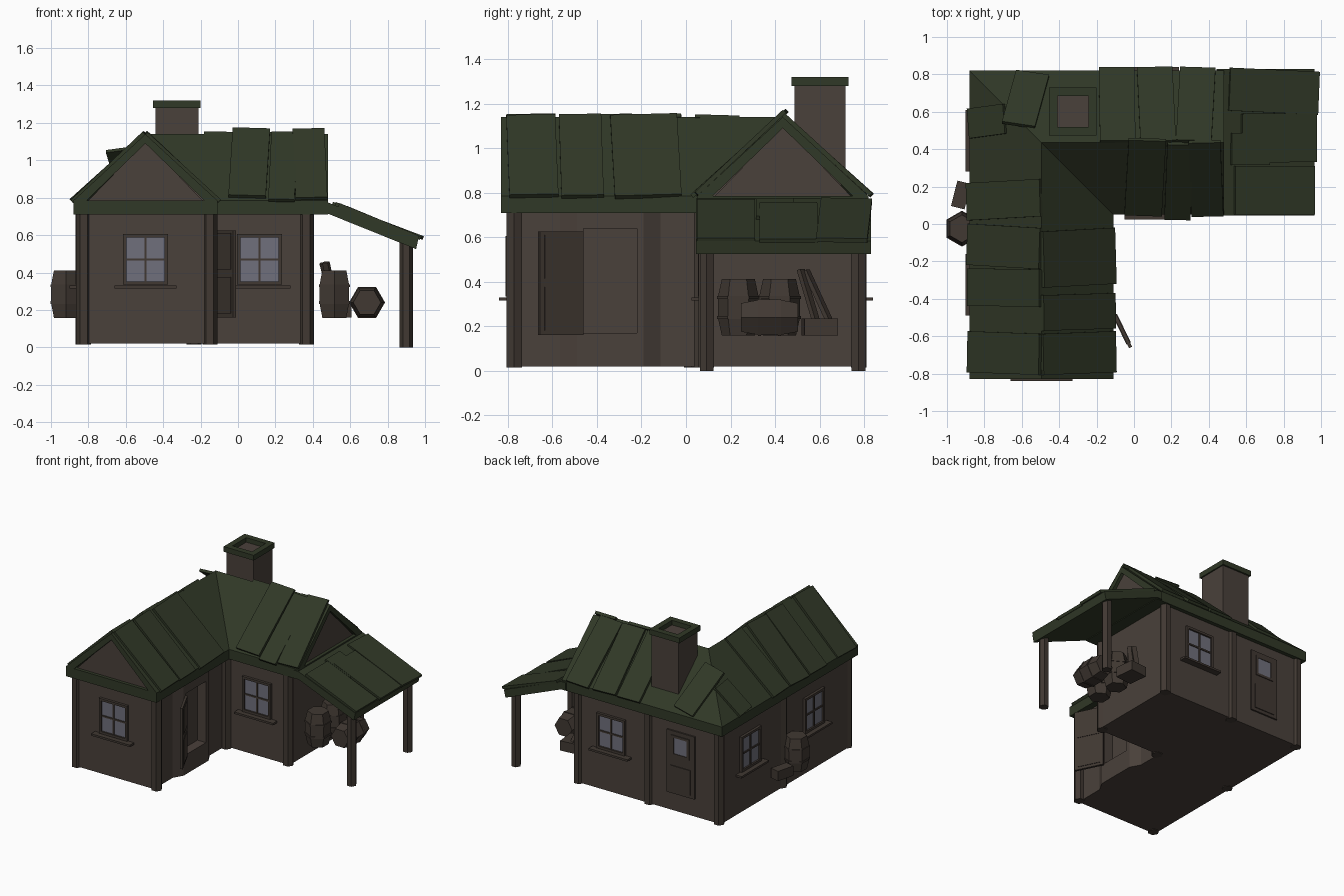
import bpy, bmesh, random
from math import pi, atan2, cos, sin
from mathutils import Matrix, Vector

if "Cube" in bpy.data.objects:
    bpy.data.objects.remove(bpy.data.objects["Cube"])

random.seed(4)

def material(name, r, g, b):
    m = bpy.data.materials.new(name)
    m.diffuse_color = (r, g, b, 1)
    m.use_nodes = True
    m.node_tree.nodes["Principled BSDF"].inputs["Base Color"].default_value = m.diffuse_color
    return m

WALL = material("plaster", .068, .052, .043)
WOOD = material("wood", .052, .040, .032)
ROOF = material("roof", .030, .040, .020)
GLASS = material("glass", .16, .16, .20)
I = Matrix.Identity(4)

def finish(name, bm, mat):
    bmesh.ops.recalc_face_normals(bm, faces=bm.faces)
    me = bpy.data.meshes.new(name)
    bm.to_mesh(me)
    bm.free()
    ob = bpy.data.objects.new(name, me)
    me.materials.append(mat)
    bpy.context.collection.objects.link(ob)
    return ob

def boxes(name, items, mat, M=I):
    """One object from (size, centre) boxes, placed by matrix M."""
    bm = bmesh.new()
    for size, loc in items:
        bmesh.ops.create_cube(bm, size=1, matrix=M @ Matrix.Translation(loc) @ Matrix.Diagonal((*size, 1)))
    return finish(name, bm, mat)

def skin(name, rings, mat):
    """Closed solid through matching rings of points."""
    bm = bmesh.new()
    vs = [[bm.verts.new(p) for p in r] for r in rings]
    n = len(vs[0])
    for a, b in zip(vs, vs[1:]):
        for i in range(n):
            j = (i + 1) % n
            bm.faces.new((a[i], a[j], b[j], b[i]))
    bm.faces.new(vs[0])
    bm.faces.new(vs[-1])
    return finish(name, bm, mat)

def turn(x, y, z=0, a=0):
    return Matrix.Translation((x, y, z)) @ Matrix.Rotation(a, 4, 'Z')

# L-shaped walls with a splayed door bay on the inner side
plan = [(-.85, -.79), (-.16, -.79), (-.16, -.565), (-.118, -.49), (-.118, -.19), (-.16, -.115),
        (-.16, .075), (.385, .075), (.385, .79), (-.85, .79)]
walls = skin("walls", [[(x, y, z) for x, y in plan] for z in (.02, .74)], WALL)
cutter = boxes("doorway_cutter", [((.16, .24, .47), (-.11, -.34, .405))], WALL)
cutter.hide_render = True
cutter.hide_set(True)
cut = walls.modifiers.new("doorway", 'BOOLEAN')
cut.object = cutter
cut.operation = 'DIFFERENCE'
cut.solver = 'EXACT'

# Hexagonal timber posts
def post(name, x, y, z0, z1, r=.04):
    skin(name, [[(x + r * cos(k * pi / 3), y + r * sin(k * pi / 3), z) for k in range(6)]
                for z in (z0, z1)], WOOD)

for x, y in [(-.825, -.772), (-.15, -.772), (-.15, .07), (.365, .09), (.365, .775),
             (-.235, .775), (-.825, .775), (-.83, .025)]:
    post("wall_post", x, y, .015, .73)
for y in (.093, .775):
    post("porch_post", .9, y, 0, .56, .036)

# Roof: gable sections swept along the L with a mitred corner
RX, RY = -.495, .435
def sweep(name, prof, y0, x1, mat):
    skin(name, [[(RX + u, y0, z) for u, z in prof],
                [(RX + u, RY - u, z) for u, z in prof],
                [(x1, RY - u, z) for u, z in prof]], mat)

sweep("eaves_band", [(-.385, .71), (.385, .71), (.385, .785), (-.385, .785)], -.83, .48, ROOF)
sweep("roof_shell", [(-.385, .76), (-.385, .785), (0, 1.14), (.385, .785), (.385, .76),
                     (.32, .78), (0, 1.09), (-.32, .78)], -.83, .48, ROOF)
sweep("gable_wall", [(-.33, .76), (.33, .76), (0, 1.10)], -.805, .455, WALL)

# Loose roof boards; each slope is given by ridge point, ridge direction and downhill direction
def board(ridge, along, down, s, w, t0=0.0, length=.53, tilt=None, lift=.006):
    a, d = Vector(along), Vector(down).normalized()
    n = a.cross(d)
    if n.z < 0:
        n = -n
    tilt = random.uniform(-.05, .05) if tilt is None else tilt
    o = Vector(ridge) + a * s + d * (t0 + length / 2) + n * lift
    B = Matrix((a, d, n)).transposed().to_4x4()
    M = Matrix.Translation(o) @ B @ Matrix.Rotation(tilt, 4, 'Z') @ Matrix.Rotation(random.uniform(-.02, .02), 4, 'X')
    boxes("roof_board", [((w, length, .02), (0, 0, 0))], ROOF, M)

top, drop = 1.14, -.355
left = ((RX, 0, top), (0, 1, 0), (-.385, 0, drop))
right = ((RX, 0, top), (0, 1, 0), (.385, 0, drop))
front = ((0, RY, top), (1, 0, 0), (0, -.385, drop))
back = ((0, RY, top), (1, 0, 0), (0, .385, drop))
for s, w in [(-.69, .22), (-.34, .2), (-.12, .22), (.13, .2)]:
    board(*left, s, w)
board(*left, .55, .16, .26, .26, .1)
for s, w in [(-.69, .22), (-.47, .19), (-.18, .3)]:
    board(*right, s, w)
for s, w, t in [(.06, .2, -.03), (.24, .14, 0), (.385, .17, -.02)]:
    board(*front, s, w, t, .54, lift=.012)
for s, w in [(-.09, .19), (.12, .19), (.33, .19)]:
    board(*back, s, w, 0, lift=.01)
board(*back, -.58, .18, .12, .38, -.2)

# Lean-to roof with its boards
side = [(.44, .775), (.48, .775), (.965, .583), (.952, .525), (.48, .715), (.44, .715)]
skin("porch_roof", [[(x, y, z) for x, z in side] for y in (.045, .83)], ROOF)
porch = ((.48, 0, .775), (0, 1, 0), (.485, 0, -.192))
for s, w, t, l in [(.18, .26, .06, .46), (.46, .26, .10, .43), (.71, .23, .03, .51), (.4, .17, .04, .22)]:
    board(*porch, s, w, t, l, lift=.007)

# Chimney and its hollow cap
boxes("chimney", [((.23, .23, .45), (-.325, .602, 1.06))], WALL)
boxes("chimney_cap", [((.255, .045, .04), (-.327, .602 + k * .105, 1.3)) for k in (-1, 1)] +
      [((.045, .165, .04), (-.327 + k * .105, .602, 1.3)) for k in (-1, 1)], ROOF)

# Windows: local -y points out of the wall
def window(x, y, a):
    M = turn(x, y, .47, a)
    boxes("window_glass", [((.21, .01, .24), (0, -.002, 0))], GLASS, M)
    boxes("window_frame", [((.24, .03, .018), (0, -.005, k * .126)) for k in (-1, 1)] +
          [((.018, .03, .25), (k * .111, -.005, 0)) for k in (-1, 1)] +
          [((.012, .022, .24), (0, -.003, 0)), ((.21, .022, .012), (0, -.003, 0))], WOOD, M)
    boxes("window_sill", [((.33, .06, .015), (0, -.02, -.147))], WOOD, M)

for x, y, a in [(-.495, -.79, 0), (.115, .075, 0), (.075, .79, pi),
                (-.85, .445, -pi / 2), (-.85, -.325, -pi / 2)]:
    window(x, y, a)

# Front door, standing open
ang = atan2(-.195, .095)
M = turn(-.113, -.465, .393, ang)
boxes("front_door", [((.217, .018, .465), (.108, 0, 0))] +
      [((.17, .026, .195), (.108, 0, z)) for z in (.12, -.115)], WOOD, M)

# Back door with a small pane
M = turn(-.515, .79, .395, pi)
boxes("back_door", [((.235, .024, .48), (0, 0, 0)), ((.17, .036, .19), (0, 0, -.12)),
                    ((.15, .036, .018), (0, 0, .2)), ((.15, .036, .018), (0, 0, .06))] +
      [((.018, .036, .14), (k * .066, 0, .13)) for k in (-1, 1)], WOOD, M)
boxes("back_door_pane", [((.11, .03, .12), (0, 0, .13))], GLASS, M)

# Six-sided barrels with hoops
def barrel(M):
    def ring(r, z):
        return [M @ Vector((r * cos(k * pi / 3 + pi / 6), r * sin(k * pi / 3 + pi / 6), z)) for k in range(6)]
    skin("barrel", [ring(r, z) for r, z in [(.074, -.127), (.092, -.045), (.092, .045), (.074, .127)]], WOOD)
    for z in (-.045, .045):
        skin("barrel_hoop", [ring(.096, z - .007), ring(.096, z + .007)], WOOD)

for x, y in [(-.92, -.025), (.515, .235), (.515, .42)]:
    barrel(turn(x, y, .285))
barrel(turn(.69, .375, .24) @ Matrix.Rotation(pi / 2, 4, 'X') @ Matrix.Rotation(pi / 6, 4, 'Z'))

# Small crates and leaning planks
boxes("left_crate", [((.075, .14, .075), (0, 0, 0))], WOOD, turn(-.925, .155, .2, -.25))
boxes("porch_crate", [((.14, .15, .075), (0, 0, 0))], WOOD, turn(.53, .6, .197, .1))
for a, b in [((.47, .515, .455), (.53, .60, .17)), ((.455, .54, .45), (.52, .655, .2))]:
    a, b = Vector(a), Vector(b)
    M = Matrix.Translation((a + b) / 2) @ (b - a).to_track_quat('Z', 'Y').to_matrix().to_4x4()
    boxes("leaning_plank", [((.035, .02, (b - a).length), (0, 0, 0))], WOOD, M)
